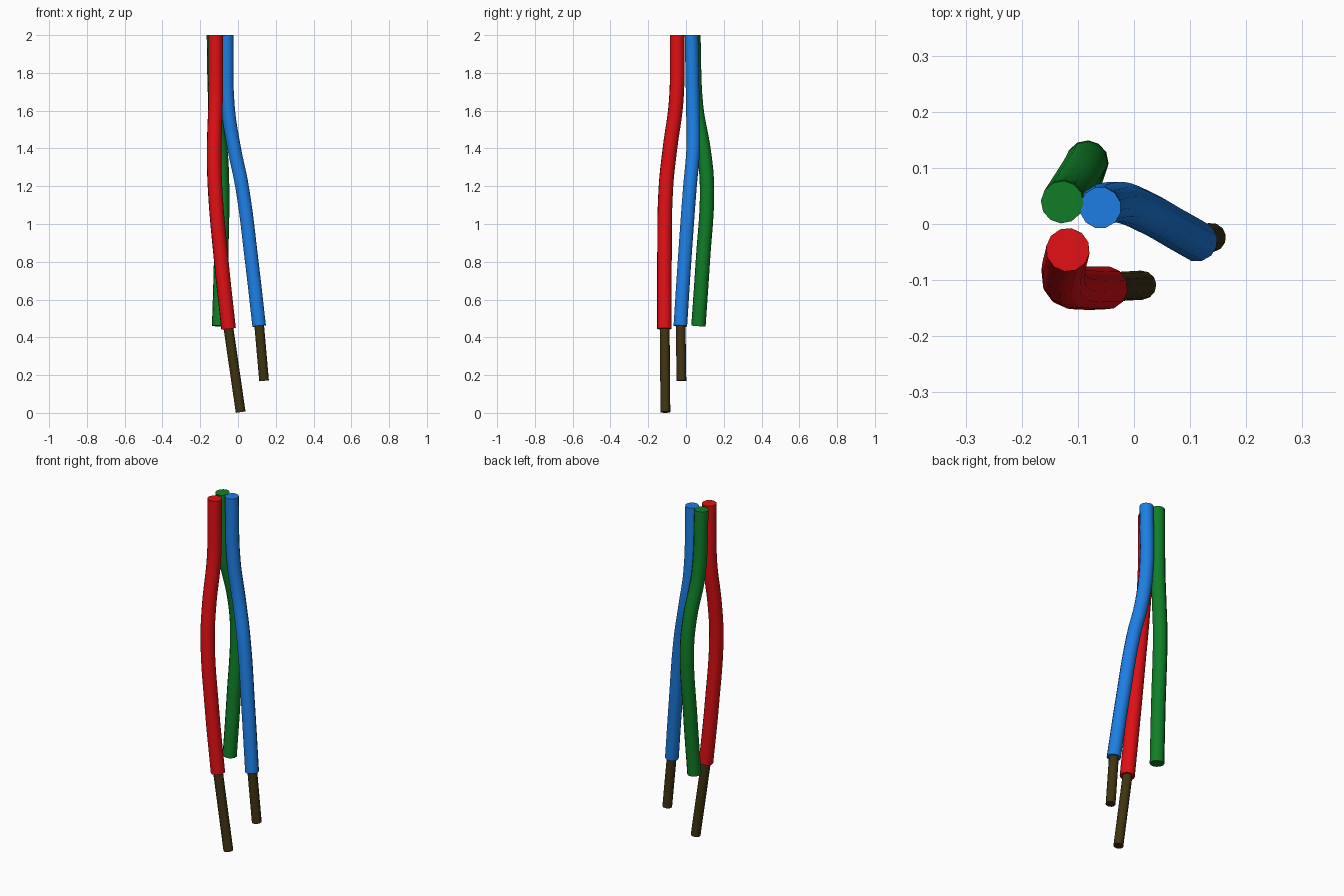
import bpy
import math

if "Cube" in bpy.data.objects:
    bpy.data.objects.remove(bpy.data.objects["Cube"], do_unlink=True)


def make_material(name, rgb):
    mat = bpy.data.materials.new(name)
    mat.use_nodes = True
    mat.diffuse_color = (*rgb, 1)
    mat.node_tree.nodes["Principled BSDF"].inputs["Base Color"].default_value = (*rgb, 1)
    return mat


def tube(name, path, radius, mat):
    """Sweep a twelve-sided round section along a smooth path, with flat caps."""
    curve = bpy.data.curves.new(name, "CURVE")
    curve.dimensions = "3D"
    curve.bevel_depth = radius
    curve.bevel_resolution = 4
    curve.resolution_u = 6
    curve.use_fill_caps = True
    spline = curve.splines.new("BEZIER")
    spline.bezier_points.add(len(path) - 1)
    for point, co in zip(spline.bezier_points, path):
        point.co = co
        point.handle_left_type = point.handle_right_type = "AUTO"
    curve.materials.append(mat)
    obj = bpy.data.objects.new(name, curve)
    bpy.context.collection.objects.link(obj)
    bpy.ops.object.select_all(action="DESELECT")
    obj.select_set(True)
    bpy.context.view_layer.objects.active = obj
    bpy.ops.object.convert(target="MESH")
    bpy.ops.object.shade_smooth_by_angle(angle=math.radians(40))
    return bpy.context.object


red = make_material("red insulation", (0.75, 0.005, 0.007))
blue = make_material("blue insulation", (0.012, 0.21, 0.78))
green = make_material("green insulation", (0.005, 0.21, 0.02))
bare = make_material("dark bronze core", (0.05, 0.033, 0.006))

# Insulated sleeves
tube("red_sleeve", [(-0.118, -0.046, 2), (-0.119, -0.052, 1.65), (-0.126, -0.085, 1.4),
                    (-0.122, -0.106, 1.2), (-0.088, -0.114, 0.8), (-0.05, -0.114, 0.445)], 0.039, red)
tube("blue_sleeve", [(-0.06, 0.029, 2), (-0.053, 0.036, 1.62), (-0.02, 0.038, 1.4),
                     (0.021, 0.021, 1.2), (0.073, -0.008, 0.8), (0.112, -0.03, 0.46)], 0.037, blue)
tube("green_sleeve", [(-0.128, 0.039, 2), (-0.118, 0.054, 1.62), (-0.092, 0.095, 1.38),
                      (-0.084, 0.111, 1.2), (-0.09, 0.089, 0.8), (-0.1, 0.066, 0.46)], 0.038, green)

# Bare conductors emerging from the lower sleeve ends
tube("red_core", [(-0.055, -0.113, 0.48), (0.014, -0.109, 0.004)], 0.026, bare)
tube("blue_core", [(0.109, -0.029, 0.5), (0.138, -0.024, 0.17)], 0.026, bare)
